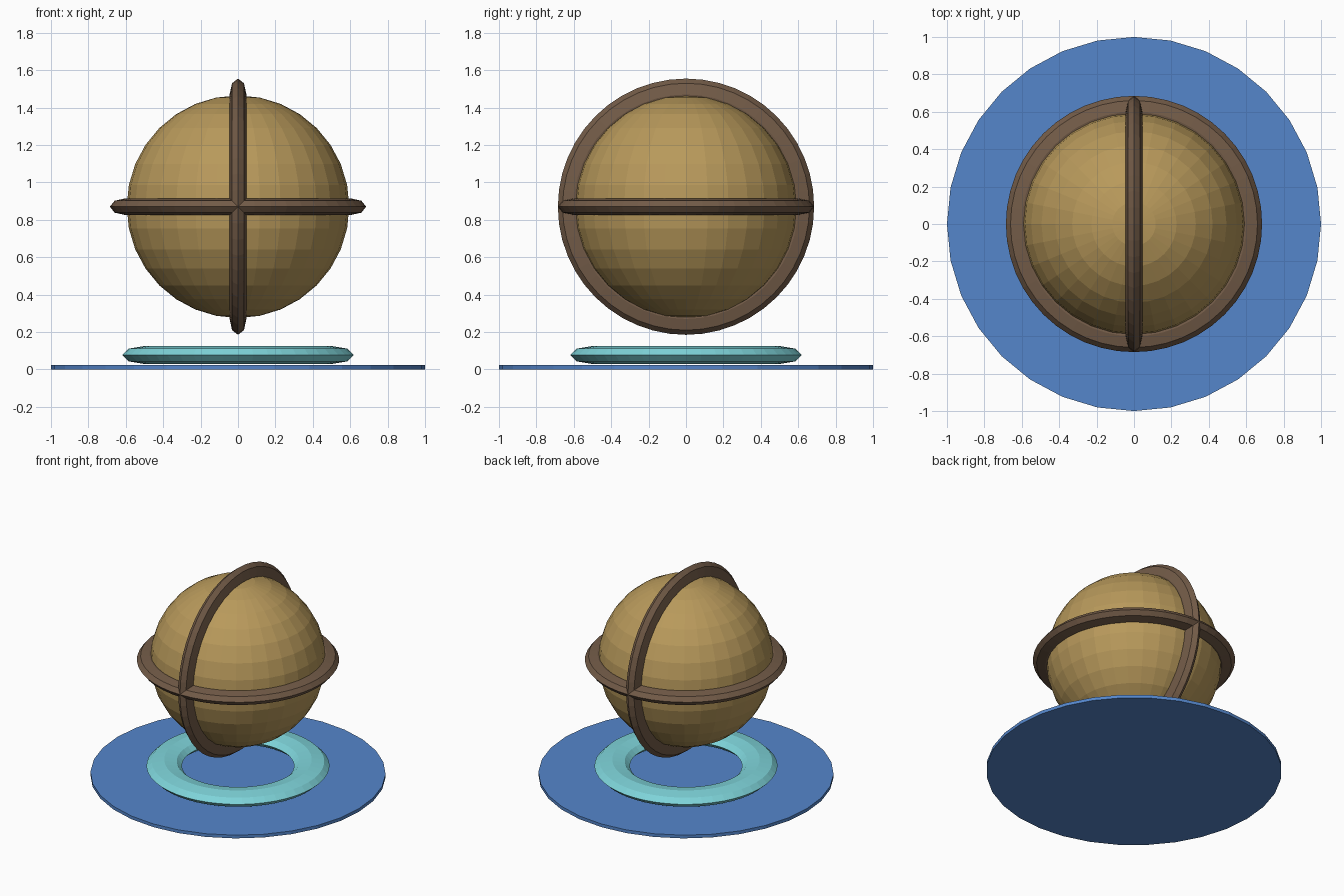
import bpy, bmesh, math
from mathutils import Matrix

if "Cube" in bpy.data.objects:
    bpy.data.objects.remove(bpy.data.objects["Cube"])


def material(name, rgb):
    m = bpy.data.materials.new(name)
    m.diffuse_color = (*rgb, 1)
    m.use_nodes = True
    m.node_tree.nodes["Principled BSDF"].inputs["Base Color"].default_value = m.diffuse_color
    return m


TAN = material("tan", (0.48, 0.32, 0.105))
BROWN = material("brown", (0.17, 0.105, 0.064))
BLUE = material("blue", (0.09, 0.24, 0.60))
TEAL = material("teal", (0.21, 0.66, 0.70))


def finish(name, bm, mat, z):
    me = bpy.data.meshes.new(name)
    bmesh.ops.recalc_face_normals(bm, faces=bm.faces)
    bm.to_mesh(me)
    bm.free()
    me.materials.append(mat)
    ob = bpy.data.objects.new(name, me)
    ob.location.z = z
    bpy.context.collection.objects.link(ob)
    return ob


def flat_ring(name, mat, z, major, radial, half_height, upright=False, n=48, k=8):
    """Torus with a flattened oval section, optionally standing in the YZ plane."""
    bm = bmesh.new()
    loops = []
    for i in range(n):
        a = 2 * math.pi * i / n
        loop = []
        for j in range(k):
            b = 2 * math.pi * j / k
            r = major + radial * math.cos(b)
            loop.append(bm.verts.new((r * math.cos(a), r * math.sin(a),
                                      half_height * math.sin(b))))
        loops.append(loop)
    for i in range(n):
        p, q = loops[i], loops[(i + 1) % n]
        for j in range(k):
            bm.faces.new((p[j], q[j], q[(j + 1) % k], p[(j + 1) % k]))
    if upright:
        bm.transform(Matrix.Rotation(math.pi / 2, 4, 'Y'))
    return finish(name, bm, mat, z)


# Thin round base plate
bm = bmesh.new()
bmesh.ops.create_cone(bm, cap_ends=True, segments=32, radius1=1, radius2=1, depth=0.024)
finish("base_disc", bm, BLUE, 0.012)

# Flattened ring hovering just above the base
flat_ring("base_ring", TEAL, 0.077, 0.50, 0.12, 0.048)

# Floating globe
bm = bmesh.new()
bmesh.ops.create_uvsphere(bm, u_segments=32, v_segments=16, radius=0.595)
finish("globe", bm, TAN, 0.87)

# Two crossing bands around the globe
flat_ring("equator_band", BROWN, 0.87, 0.60, 0.085, 0.045)
flat_ring("meridian_band", BROWN, 0.87, 0.60, 0.085, 0.045, upright=True)
